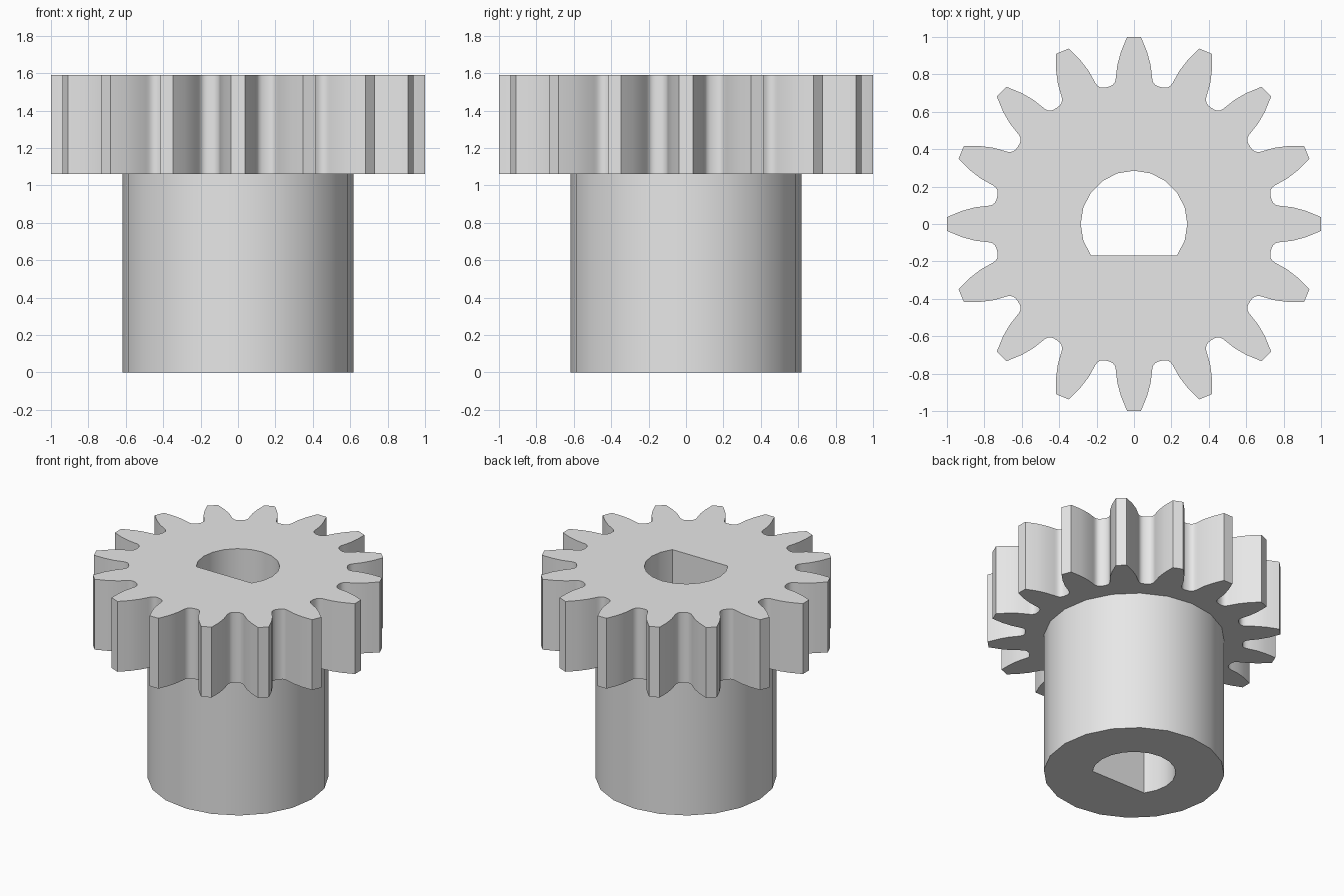
import bpy
import bmesh
from math import cos, sin, radians, tau
from mathutils import Matrix, Vector

TEETH = 16
HUB_TOP, GEAR_TOP = 1.06, 1.59
HUB_R, BORE_R = 0.617, 0.285
SIDES = 20

cube = bpy.data.objects.get("Cube")
if cube:
    bpy.data.objects.remove(cube, do_unlink=True)


def circle(radius):
    return [Vector((radius * cos(tau * i / SIDES), radius * sin(tau * i / SIDES)))
            for i in range(SIDES)]


def gear_outline():
    # Half a tooth pointing along +y, from tip corner to root fillet
    half = [(0.037, 1.0), (0.07, 0.92), (0.089, 0.85), (0.096, 0.79),
            (0.098, 0.773), (0.103, 0.757), (0.113, 0.744), (0.128, 0.736)]
    tooth = [(-x, y) for x, y in reversed(half)] + half + [(0.1455, 0.7315)]
    return [Matrix.Rotation(-tau * i / TEETH, 2) @ Vector(p)
            for i in range(TEETH) for p in tooth]


bm = bmesh.new()


def ring(points, z):
    verts = [bm.verts.new((p.x, p.y, z)) for p in points]
    for i, v in enumerate(verts):
        bm.edges.new((verts[i - 1], v))
    return verts


def wall(low, high):
    for i in range(len(low)):
        bm.faces.new((low[i - 1], low[i], high[i], high[i - 1]))


def cap(outer, inner):
    edges = [bm.edges.get((r[i - 1], r[i])) for r in (outer, inner) for i in range(len(r))]
    bmesh.ops.triangle_fill(bm, use_beauty=True, edges=edges)


# Cross-sections: round hub, toothed rim and D-shaped bore
hub = circle(HUB_R)
rim = gear_outline()
bore = [p for p in circle(BORE_R) if p.y > -0.18]

hub_low, hub_high = ring(hub, 0), ring(hub, HUB_TOP)
rim_low, rim_high = ring(rim, HUB_TOP), ring(rim, GEAR_TOP)
bore_low, bore_high = ring(bore, 0), ring(bore, GEAR_TOP)

# Side walls, then the flat rings that join them
wall(hub_low, hub_high)
wall(rim_low, rim_high)
wall(bore_low, bore_high)
cap(hub_low, bore_low)
cap(rim_low, hub_high)
cap(rim_high, bore_high)
bmesh.ops.recalc_face_normals(bm, faces=bm.faces[:])

mesh = bpy.data.meshes.new("pinion_gear")
bm.to_mesh(mesh)
bm.free()
gear = bpy.data.objects.new("pinion_gear", mesh)
bpy.context.collection.objects.link(gear)

# Plain grey material
grey = bpy.data.materials.new("light_grey")
grey.use_nodes = True
colour = (0.8, 0.8, 0.8, 1)
grey.diffuse_color = colour
grey.node_tree.nodes["Principled BSDF"].inputs["Base Color"].default_value = colour
mesh.materials.append(grey)

# Smooth curved walls, crisp tips and rims
bpy.ops.object.select_all(action="DESELECT")
gear.select_set(True)
bpy.context.view_layer.objects.active = gear
bpy.ops.object.shade_smooth_by_angle(angle=radians(32))
